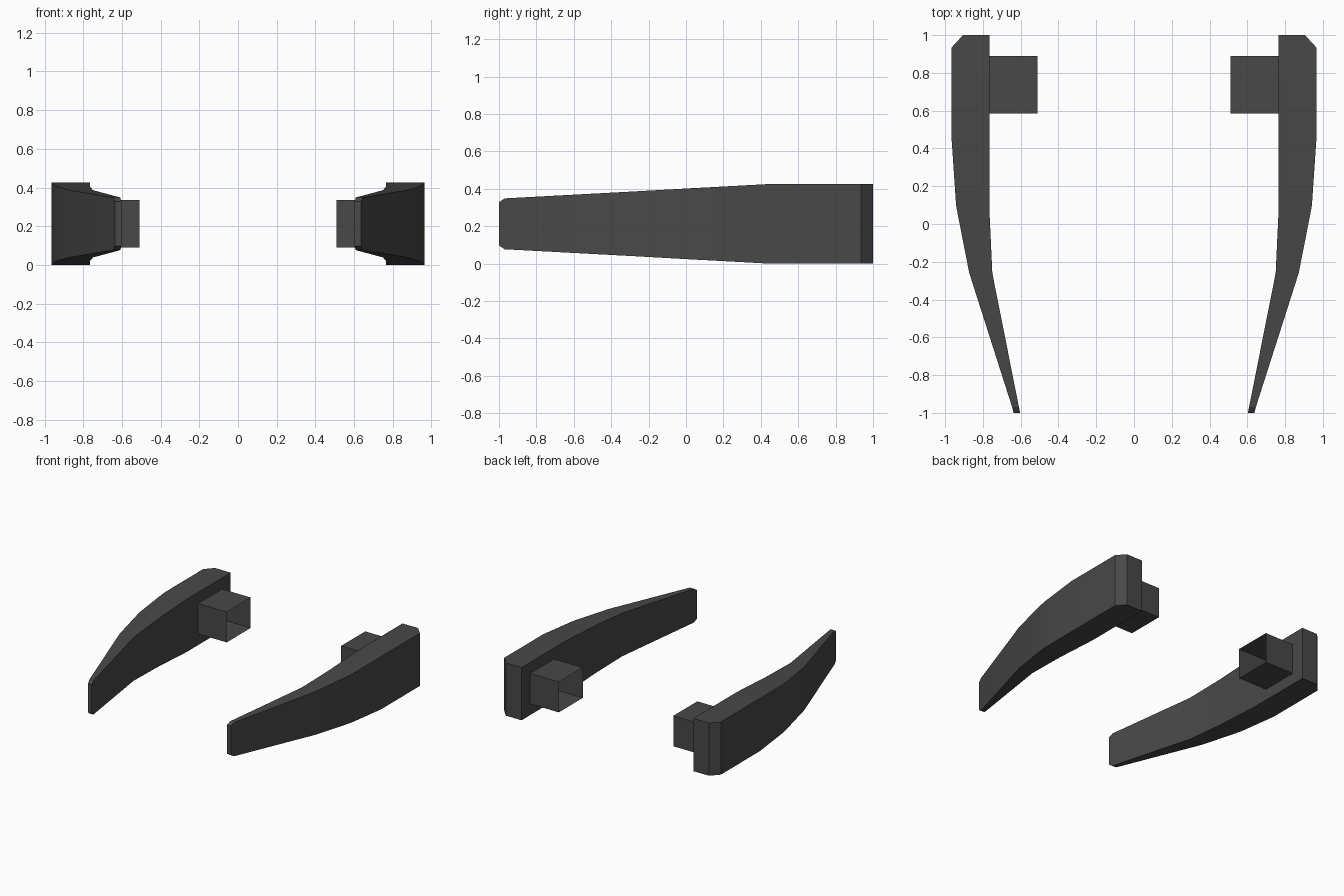
import bpy, bmesh

if "Cube" in bpy.data.objects:
    bpy.data.objects.remove(bpy.data.objects["Cube"])

grey = bpy.data.materials.new("dark_grey")
grey.diffuse_color = (0.065, 0.065, 0.065, 1)
grey.use_nodes = True
grey.node_tree.nodes["Principled BSDF"].inputs["Base Color"].default_value = grey.diffuse_color


def finish(bm, name):
    """Turn a bmesh into an object mirrored across x = 0."""
    bmesh.ops.recalc_face_normals(bm, faces=bm.faces)
    mesh = bpy.data.meshes.new(name)
    bm.to_mesh(mesh)
    bm.free()
    mesh.materials.append(grey)
    obj = bpy.data.objects.new(name, mesh)
    bpy.context.collection.objects.link(obj)
    mod = obj.modifiers.new("mirror", 'MIRROR')
    mod.use_mirror_merge = False
    return obj


# Curved handle: rectangular sections (y, inner x, outer x, half height)
MID = 0.2125
sections = [
    (1.0, 0.765, 0.905, 0.2125),
    (0.935, 0.765, 0.965, 0.2125),
    (0.44, 0.765, 0.965, 0.2125),
    (0.10, 0.765, 0.942, 0.194),
    (0.04, 0.764, 0.931, 0.191),
    (-0.26, 0.75, 0.872, 0.174),
    (-0.97, 0.609, 0.645, 0.136),
    (-1.0, 0.603, 0.637, 0.116),
]
bm = bmesh.new()
rings = [[bm.verts.new(p) for p in ((xi, y, MID - h), (xo, y, MID - h),
                                    (xo, y, MID + h), (xi, y, MID + h))]
         for y, xi, xo, h in sections]
for a, b in zip(rings, rings[1:]):
    for i in range(4):
        j = (i + 1) % 4
        bm.faces.new((a[i], a[j], b[j], b[i]))
bm.faces.new(rings[0])
bm.faces.new(rings[-1])
handle = finish(bm, "handle")
bpy.context.view_layer.objects.active = handle
handle.select_set(True)
bpy.ops.object.shade_smooth_by_angle(angle=0.5)

# Square mounting sleeve, open at its inner end
bm = bmesh.new()
bmesh.ops.create_cube(bm, size=1)
bmesh.ops.scale(bm, vec=(0.255, 0.305, 0.245), verts=bm.verts)
bmesh.ops.translate(bm, vec=(0.6375, 0.7375, MID), verts=bm.verts)
bmesh.ops.recalc_face_normals(bm, faces=bm.faces)
ends = [f for f in bm.faces if abs(f.normal.x) > 0.9]
bmesh.ops.delete(bm, geom=ends, context='FACES_ONLY')
sleeve = finish(bm, "mounting_sleeve")
# Open tube: make sure the sides face outward
for f in sleeve.data.polygons:
    if f.normal.dot(f.center - sleeve.data.vertices[0].co.lerp(
            sleeve.data.vertices[7].co, 0.5)) < 0:
        f.flip()
